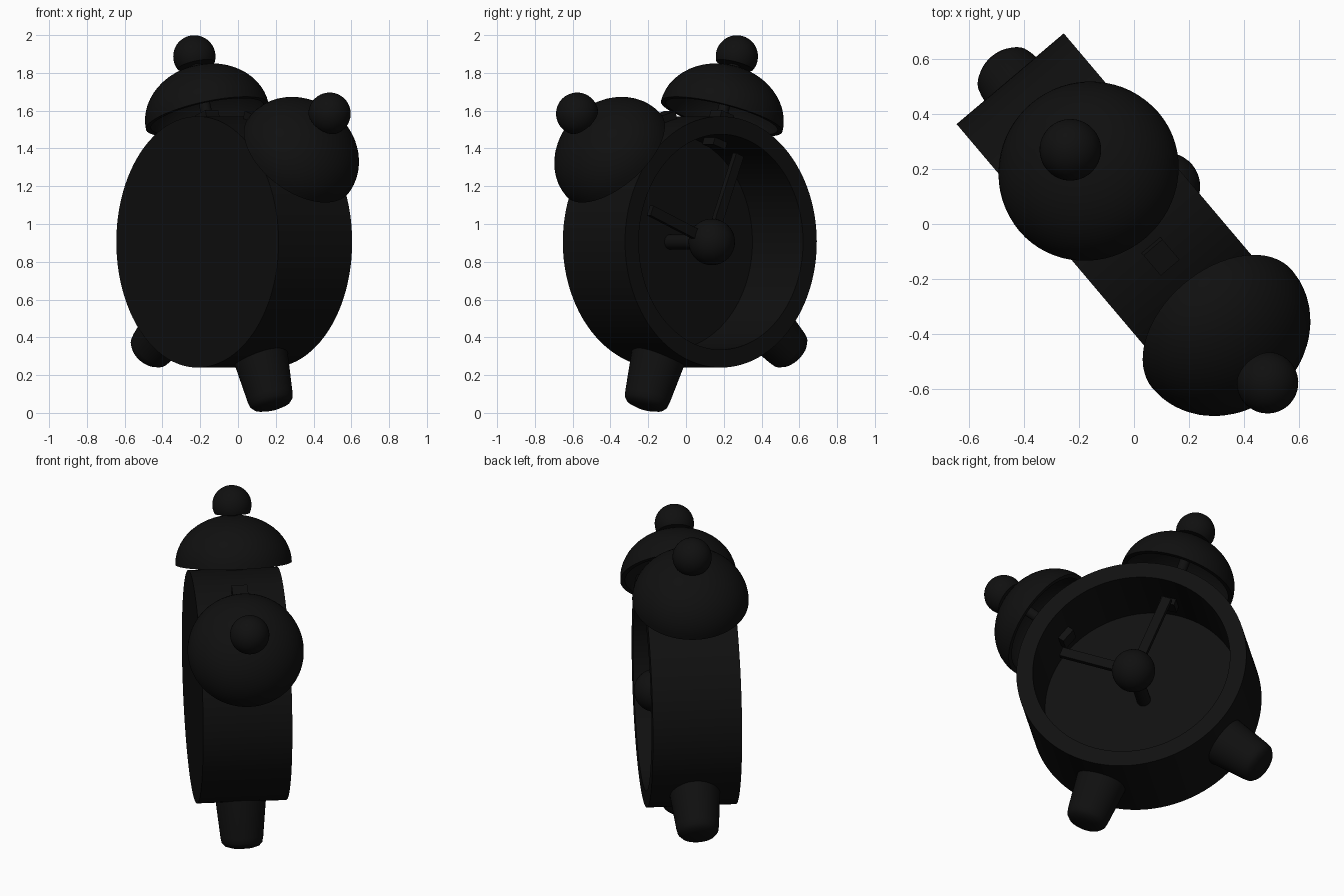
import bpy, bmesh
from math import radians, sin, cos, pi
from mathutils import Matrix, Vector

if "Cube" in bpy.data.objects:
    bpy.data.objects.remove(bpy.data.objects["Cube"])

black = bpy.data.materials.new("matte_black")
black.use_nodes = True
colour = (0.005, 0.005, 0.005, 1)
black.diffuse_color = colour
black.node_tree.nodes["Principled BSDF"].inputs["Base Color"].default_value = colour

# Whole clock: turned on the ground and rolled about the drum axis
PLACE = (Matrix.Translation((-0.02, 0.02, 0.905))
         @ Matrix.Rotation(radians(-49.75), 4, 'Z')
         @ Matrix.Rotation(radians(15.3), 4, 'Y'))


def radial(angle):
    """Turn the z axis around the dial, clockwise in degrees."""
    return Matrix.Rotation(radians(angle), 4, 'Y')


def finish(name, bm, local):
    bmesh.ops.remove_doubles(bm, verts=bm.verts, dist=1e-5)
    bmesh.ops.recalc_face_normals(bm, faces=bm.faces)
    mesh = bpy.data.meshes.new(name)
    bm.to_mesh(mesh)
    bm.free()
    mesh.materials.append(black)
    obj = bpy.data.objects.new(name, mesh)
    bpy.context.collection.objects.link(obj)
    obj.matrix_world = PLACE @ local
    bpy.ops.object.select_all(action='DESELECT')
    obj.select_set(True)
    bpy.context.view_layer.objects.active = obj
    bpy.ops.object.shade_smooth_by_angle(angle=radians(35))
    return obj


def lathe(name, profile, local, steps=64):
    """Spin (radius, height) points about z."""
    bm = bmesh.new()
    verts = [bm.verts.new((r, 0, h)) for r, h in profile]
    edges = [bm.edges.new(pair) for pair in zip(verts, verts[1:])]
    bmesh.ops.spin(bm, geom=verts + edges, cent=(0, 0, 0), axis=(0, 0, 1),
                   angle=2 * pi, steps=steps)
    return finish(name, bm, local)


def box(name, size, centre, local):
    bm = bmesh.new()
    bmesh.ops.create_cube(bm, size=1)
    bmesh.ops.scale(bm, vec=size, verts=bm.verts)
    bmesh.ops.translate(bm, vec=Vector(centre), verts=bm.verts)
    return finish(name, bm, local)


def arc(radius, height, base, start=0, count=14):
    """Points of an elliptic dome from its rim to its pole."""
    angles = [radians(start + (90 - start) * i / count) for i in range(count + 1)]
    return [(max(radius * cos(a), 0), base + height * sin(a)) for a in angles]


# Drum: open at the dial side, with a recessed dial plate
dial_axis = Matrix.Rotation(radians(-90), 4, 'X')
lathe("drum", [(0, -0.255), (0.665, -0.255), (0.665, 0.255), (0.57, 0.255),
               (0.57, -0.16), (0, -0.16)], dial_axis, 96)

# Hub, its shaft and the two hands
bm = bmesh.new()
bmesh.ops.create_uvsphere(bm, u_segments=40, v_segments=20, radius=0.123)
finish("hub", bm, Matrix.Translation((0, 0.18, 0)))
lathe("hub_shaft", [(0, -0.17), (0.04, -0.17), (0.04, 0.17), (0, 0.17)], dial_axis, 24)
for name, angle, length in (("minute_hand", -38, 0.5), ("hour_hand", 53, 0.45)):
    box(name, (0.055, 0.03, length), (0, 0.17, length / 2), radial(angle))

# Button on top of the drum
box("top_button", (0.1, 0.09, 0.12), (0, 0, 0.645), Matrix())

# Bells, with their mounts and knobs, and the feet below
for side, sign in (("right", -1), ("left", 1)):
    turn = radial(sign * 33.7)
    lathe(side + "_bell", arc(0.332, 0.275, 0.70) + arc(0.305, 0.245, 0.70)[::-1]
          + [(0.332, 0.70)], turn)
    lathe(side + "_bell_stem", [(0, 0.54), (0.03, 0.54), (0.03, 1.01), (0, 1.01)], turn, 24)
    box(side + "_bell_nut", (0.09, 0.09, 0.19), (0, 0, 0.625), turn)
    lathe(side + "_bell_knob", [(0, 0.985), (0.1, 0.985)]
          + arc(0.112, 0.112, 1.035, start=-20), turn, 40)
    lathe(side + "_foot", [(0, 0.58), (0.152, 0.58), (0.122, 0.87), (0.116, 0.9),
                           (0.098, 0.92), (0.06, 0.932), (0, 0.936)],
          radial(180 - sign * 35), 40)
